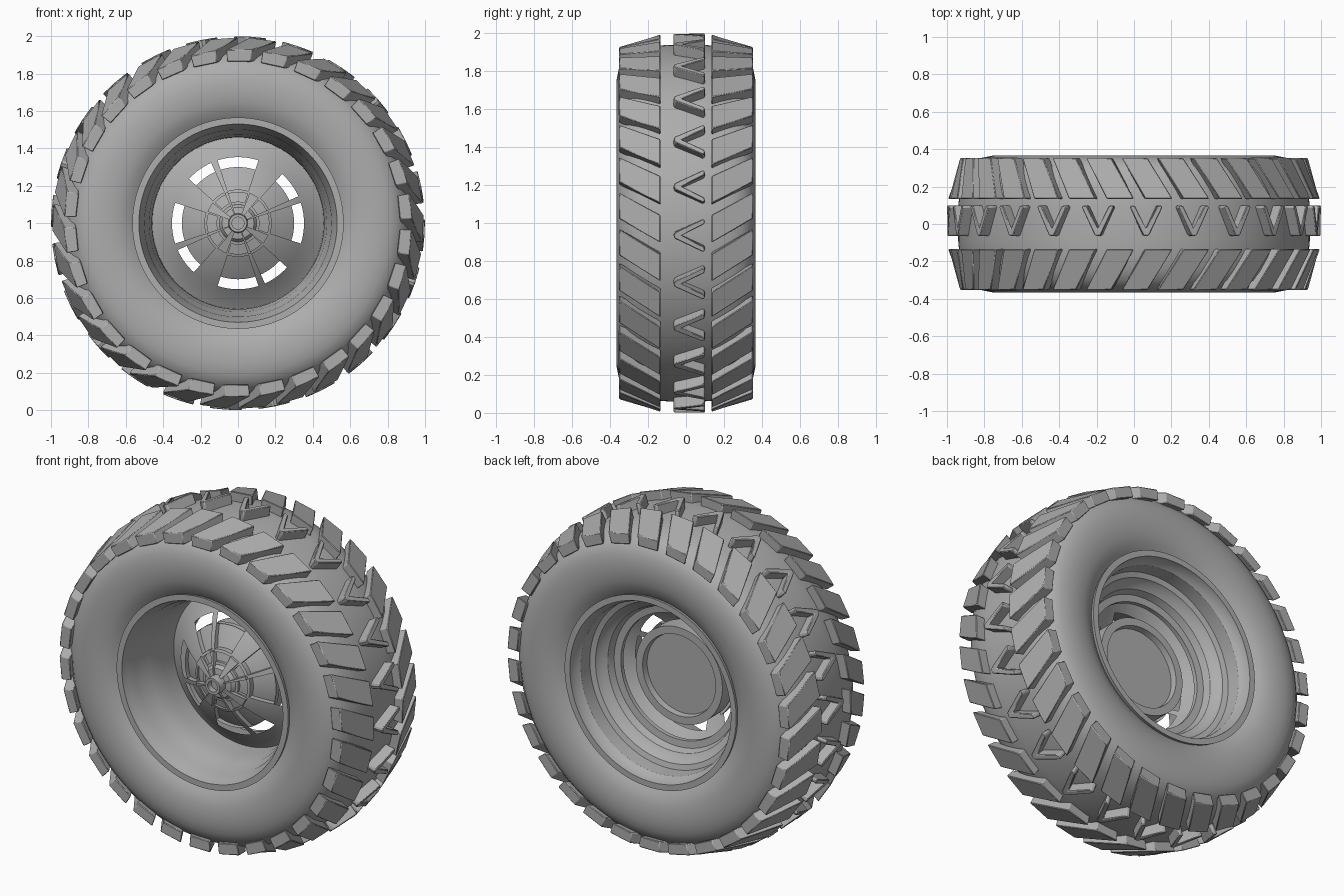
import bpy
import bmesh
import math
from math import radians, cos, sin, tau

if "Cube" in bpy.data.objects:
    bpy.data.objects.remove(bpy.data.objects["Cube"])

grey = bpy.data.materials.new("plain_grey")
grey.use_nodes = True
GREY = (0.42, 0.42, 0.42, 1.0)
grey.diffuse_color = GREY
grey.node_tree.nodes["Principled BSDF"].inputs["Base Color"].default_value = GREY


def polar(angle, y, r):
    """Point on the wheel: angle runs counter-clockwise seen from the front."""
    return (r * cos(angle), y, 1 + r * sin(angle))


def finish(name, bm, bevel=0.0, smooth=35):
    bmesh.ops.recalc_face_normals(bm, faces=bm.faces[:])
    mesh = bpy.data.meshes.new(name)
    bm.to_mesh(mesh)
    bm.free()
    mesh.materials.append(grey)
    obj = bpy.data.objects.new(name, mesh)
    bpy.context.collection.objects.link(obj)
    bpy.ops.object.select_all(action='DESELECT')
    obj.select_set(True)
    bpy.context.view_layer.objects.active = obj
    bpy.ops.object.shade_smooth_by_angle(angle=radians(smooth))
    if bevel:
        mod = obj.modifiers.new("edge_bevel", 'BEVEL')
        mod.width = bevel
        mod.segments = 1
        mod.angle_limit = radians(40)
    return obj


def lathe_mesh(profile, steps):
    """Spin (radius, y) points around the axle; returns faces with their mid angle and band."""
    bm = bmesh.new()
    rings = []
    for r, y in profile:
        if r == 0:
            rings.append([bm.verts.new(polar(0, y, 0))] * steps)
        else:
            rings.append([bm.verts.new(polar(tau * i / steps, y, r)) for i in range(steps)])
    info = []
    for band, (a, b) in enumerate(zip(rings, rings[1:])):
        for i in range(steps):
            j = (i + 1) % steps
            corners = list(dict.fromkeys((a[i], a[j], b[j], b[i])))
            info.append((bm.faces.new(corners), 360 * (i + 0.5) / steps, band))
    return bm, info


def lathe(name, profile, steps=128):
    return finish(name, lathe_mesh(profile, steps)[0])


def prism(bm, outline):
    """Closed block from (angle, y, bottom radius, top radius) corners."""
    low = [bm.verts.new(polar(a, y, r0)) for a, y, r0, r1 in outline]
    top = [bm.verts.new(polar(a, y, r1)) for a, y, r0, r1 in outline]
    n = len(outline)
    bm.faces.new(low)
    bm.faces.new(top)
    for i in range(n):
        j = (i + 1) % n
        bm.faces.new((low[i], low[j], top[j], top[i]))


# Tyre carcass: one half profile, mirrored across the middle
half = [(0.555, 0.31), (0.60, 0.342), (0.65, 0.357), (0.70, 0.365), (0.76, 0.365),
        (0.81, 0.355), (0.85, 0.338), (0.89, 0.30), (0.915, 0.25), (0.932, 0.18), (0.94, 0.09)]
lathe("tyre_carcass", half + [(r, -y) for r, y in reversed(half)])

# Shoulder tread blocks, slanted, on both sides
PITCH = tau / 30
bm = bmesh.new()
for side in (-1, 1):
    for i in range(30):
        c = i * PITCH - 0.03
        w, lean = 0.074, 0.13
        prism(bm, [(c - w, side * 0.135, 0.91, 0.994),
                   (c + w, side * 0.135, 0.91, 0.994),
                   (c + w + lean, side * 0.352, 0.865, 0.93),
                   (c - w + lean, side * 0.352, 0.865, 0.93)])
finish("shoulder_blocks", bm, bevel=0.004)

# Centre row of V-shaped lugs
bm = bmesh.new()
LUGS = 24
for i in range(LUGS):
    c = tau * (i + 0.75) / LUGS
    shape = [(0, -0.065), (0.016, -0.06), (0.088, 0.09), (0.078, 0.1), (0.06, 0.096),
             (0, -0.025), (-0.06, 0.096), (-0.078, 0.1), (-0.088, 0.09), (-0.016, -0.06)]
    prism(bm, [(c + a, y, 0.925, 0.999) for a, y in shape])
finish("centre_lugs", bm, bevel=0.004)

# Rim barrel with front and rear lips and a stepped inner flange
lathe("rim_barrel", [
    (0.555, -0.29), (0.565, -0.335), (0.53, -0.335), (0.52, -0.30), (0.50, -0.25),
    (0.495, -0.20), (0.475, -0.16), (0.46, -0.05), (0.458, 0.052), (0.37, 0.06),
    (0.37, 0.085), (0.41, 0.09), (0.425, 0.13), (0.455, 0.15),
    (0.47, 0.18), (0.50, 0.19), (0.505, 0.27), (0.525, 0.295), (0.53, 0.335),
    (0.565, 0.335), (0.555, 0.29)])

# Domed wheel face with recessed panels and open slots, four-fold pattern
dome = [(0.10, -0.165), (0.115, -0.162), (0.165, -0.148), (0.18, -0.142), (0.24, -0.11),
        (0.30, -0.07), (0.353, -0.03), (0.41, 0.02), (0.458, 0.05)]
bm, info = lathe_mesh(dome, 180)
panels, hub_panels, slots = [], [], []
for face, angle, band in info:
    a = angle % 90
    if a < 18 or a > 72 or 24 < a < 48:
        if band in (3, 4):
            panels.append(face)
        elif band == 1:
            hub_panels.append(face)
        elif band == 5:
            slots.append(face)
bmesh.ops.delete(bm, geom=slots, context='FACES')
for faces, depth in ((panels, 0.03), (hub_panels, 0.015)):
    out = bmesh.ops.extrude_face_region(bm, geom=faces, use_keep_orig=True)
    verts = [v for v in out["geom"] if isinstance(v, bmesh.types.BMVert)]
    bmesh.ops.translate(bm, verts=verts, vec=(0, depth, 0))
    bmesh.ops.delete(bm, geom=faces, context='FACES')
finish("wheel_face", bm, smooth=30)

# Hub cap with a raised ring
lathe("hub_cap", [(0, -0.205), (0.032, -0.205), (0.032, -0.24), (0.048, -0.24), (0.052, -0.19),
                  (0.085, -0.185), (0.10, -0.165)], 48)

# Small ribs running from the hub ring along the spokes
bm = bmesh.new()
for quarter in range(4):
    for mid in (21, 60):
        c, w = radians(mid + 90 * quarter), radians(3 if mid == 21 else 9)
        ring = [bm.verts.new(polar(c + k * w, y, r))
                for y, r in ((-0.205, 0.05), (-0.16, 0.175)) for k in (-1, 1)]
        base = [bm.verts.new((v.co.x, v.co.y + 0.03, v.co.z)) for v in ring]
        bm.faces.new((ring[0], ring[1], ring[3], ring[2]))
        for i, j in ((0, 1), (1, 3), (3, 2), (2, 0)):
            bm.faces.new((ring[i], ring[j], base[j], base[i]))
finish("hub_ribs", bm)

# Closed drum behind the wheel face
lathe("rear_drum", [(0, 0.03), (0.235, 0.03), (0.24, 0.065), (0.285, 0.065), (0.285, -0.04)], 96)
